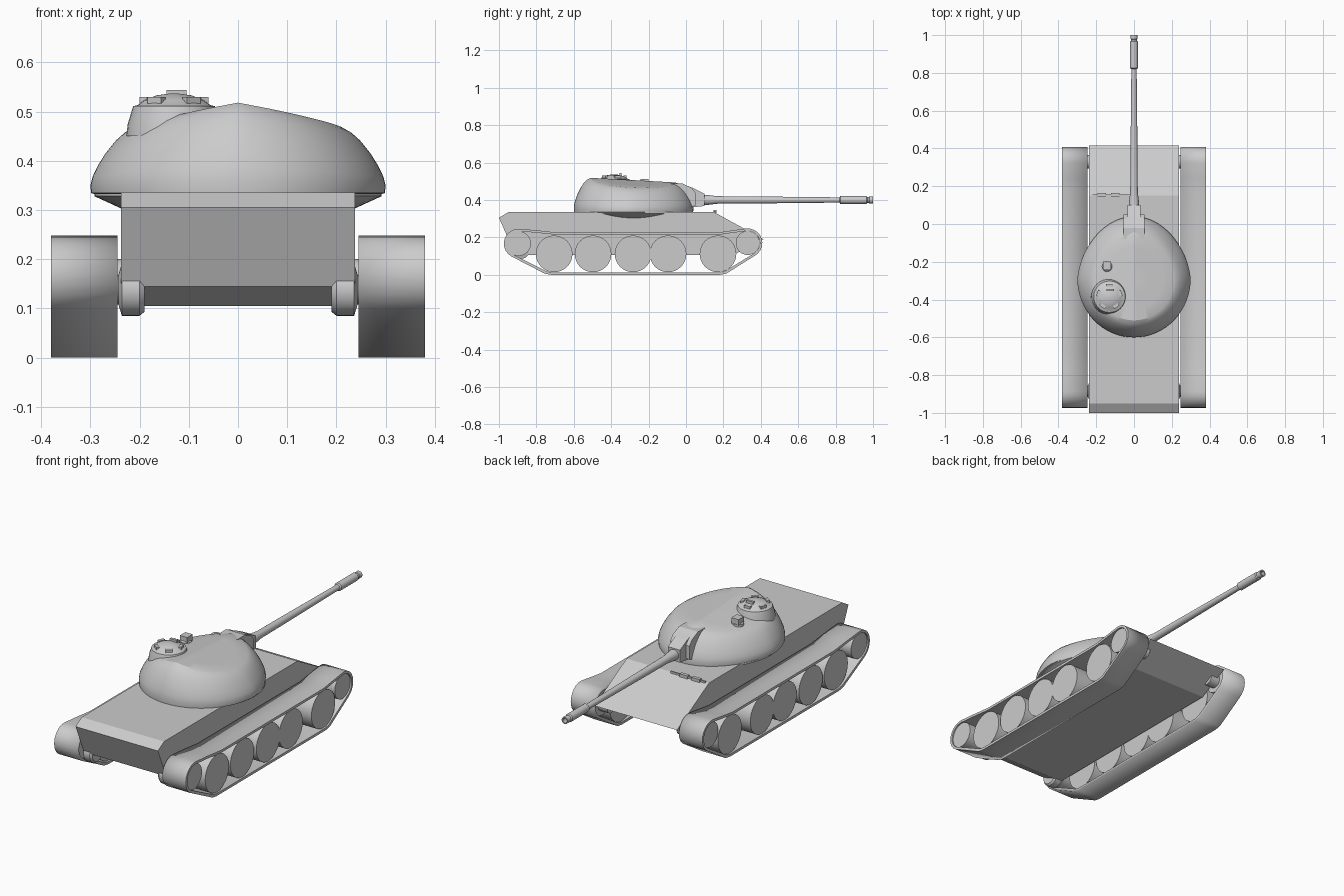
import bpy, bmesh, math
from mathutils import Vector

if "Cube" in bpy.data.objects:
    bpy.data.objects.remove(bpy.data.objects["Cube"])


def make(name, bm, smooth=True, angle=35):
    bmesh.ops.recalc_face_normals(bm, faces=bm.faces)
    me = bpy.data.meshes.new(name)
    bm.to_mesh(me)
    bm.free()
    ob = bpy.data.objects.new(name, me)
    bpy.context.collection.objects.link(ob)
    if smooth:
        bpy.ops.object.select_all(action='DESELECT')
        ob.select_set(True)
        bpy.context.view_layer.objects.active = ob
        bpy.ops.object.shade_smooth_by_angle(angle=math.radians(angle))
    return ob


def loft(name, rings, caps=True, **kw):
    """Skin a list of equal-length closed rings."""
    bm = bmesh.new()
    vs = [[bm.verts.new(p) for p in r] for r in rings]
    n = len(vs[0])
    for a, b in zip(vs, vs[1:]):
        for i in range(n):
            bm.faces.new((a[i], a[(i + 1) % n], b[(i + 1) % n], b[i]))
    if caps:
        bm.faces.new(vs[0])
        bm.faces.new(vs[-1])
    return make(name, bm, **kw)


def turned(name, centre, axis, profile, n=32):
    """Revolve (radius, offset) pairs about an axis through centre."""
    rings = []
    for r, o in profile:
        ring = []
        for i in range(n):
            a = 2 * math.pi * i / n
            c, s = r * math.cos(a), r * math.sin(a)
            v = {'x': (o, c, s), 'y': (c, o, s), 'z': (c, s, o)}[axis]
            ring.append(Vector(centre) + Vector(v))
        rings.append(ring)
    return loft(name, rings)


def prism(name, yz, x0, x1):
    return loft(name, [[(x, y, z) for y, z in yz] for x in (x0, x1)], smooth=False)


def box(name, c, size, rot=0):
    bm = bmesh.new()
    bmesh.ops.create_cube(bm, size=1)
    for v in bm.verts:
        v.co = Vector(v.co[i] * size[i] for i in range(3))
    ob = make(name, bm, smooth=False)
    ob.location = c
    ob.rotation_euler.z = rot
    return ob


# Hull
prism("hull", [(-0.95, 0.335), (-1.0, 0.305), (-0.93, 0.145), (-0.85, 0.105),
               (0.25, 0.105), (0.415, 0.19), (0.15, 0.335)], -0.238, 0.238)

# Flared turret ring under the turret
turned("turret_ring", (0, -0.28, 0), 'z', [(0.235, 0.302), (0.292, 0.328), (0.292, 0.337)], 48)


# Track belt outline around the end wheels, thickness t
def belt(t):
    def arc(y, z, r, a0, a1):
        return [(y + (r - t) * math.cos(math.radians(a0 + (a1 - a0) * i / 10)),
                 z + (r - t) * math.sin(math.radians(a0 + (a1 - a0) * i / 10))) for i in range(11)]
    return (arc(-0.895, 0.167, 0.079, 85, 240)
            + [(-0.755 + t * 0.6, 0.006 + t), (-0.72, t), (0.18, t), (0.215 - t * 0.6, 0.006 + t)]
            + arc(0.33, 0.17, 0.078, -60, 95)
            + [(0.24, 0.236 - t), (0.16, 0.225 - t), (-0.68, 0.225 - t), (-0.79, 0.237 - t)])


wheels = [(-0.895, 0.167, 0.066), (-0.705, 0.112, 0.098), (-0.497, 0.112, 0.098),
          (-0.283, 0.112, 0.098), (-0.096, 0.112, 0.098), (0.171, 0.112, 0.098), (0.33, 0.17, 0.064)]
for side, s in (("left", -1), ("right", 1)):
    # Track belt as a hollow closed band
    o, n = belt(0), belt(0.013)
    xs = (0.245 * s, 0.38 * s)
    rings = [[(x, y, z) for y, z in p] for p, x in ((o, xs[0]), (o, xs[1]), (n, xs[1]), (n, xs[0]), (o, xs[0]))]
    ob = loft(side + "_track", rings, caps=False)
    bm = bmesh.new()
    bm.from_mesh(ob.data)
    bmesh.ops.remove_doubles(bm, verts=bm.verts, dist=1e-5)
    bm.to_mesh(ob.data)
    bm.free()
    # Wheels
    for i, (y, z, r) in enumerate(wheels):
        turned(f"{side}_wheel_{i}", (0.3125 * s, y, z), 'x', [(r, -0.06), (r, 0.06)])
    # Final drives and idler hubs
    turned(side + "_final_drive", (0, -0.885, 0.138), 'x',
           [(0.045, 0.19 * s), (0.053, 0.2 * s), (0.053, 0.236 * s), (0.03, 0.243 * s), (0.03, 0.26 * s)])
    turned(side + "_idler_hub", (0, 0.33, 0.165), 'x', [(0.035, 0.2 * s), (0.035, 0.26 * s)], 20)


# Turret: egg-shaped plan, domed walls, gently ridged roof
def plan(a):
    s, c = math.sin(a), math.cos(a)
    y = 0.33 * s if s > 0 else 0.31 * s
    x = 0.30 * c * (1 - 0.10 * max(s, 0))
    return x, y


def roof(x, y):
    return 0.518 - 0.19 * abs(x) - 0.055 * max(y + 0.5, 0)


rings = []
CY = -0.29
for s, k in [(0.97, 0), (0.995, 0.02), (1, 0.15), (0.985, 0.3), (0.95, 0.48), (0.895, 0.68),
             (0.83, 0.85), (0.77, 0.95), (0.71, 1), (0.5, 1), (0.25, 1), (0.02, 1)]:
    ring = []
    for i in range(64):
        x, y = plan(2 * math.pi * i / 64)
        x, y = x * s, y * s + CY
        ring.append((x, y, 0.332 + (roof(x, y) - 0.332) * k))
    rings.append(ring)
loft("turret", rings, angle=25)

# Mantlet and gun collar
prism("mantlet", [(-0.08, 0.487), (-0.02, 0.488), (0.03, 0.465), (0.05, 0.44), (0.05, 0.37),
                  (0.02, 0.36), (-0.08, 0.37)], -0.055, 0.055)
prism("mantlet_nose", [(0.0, 0.478), (0.04, 0.463), (0.1, 0.433), (0.1, 0.368), (0.03, 0.36)], -0.035, 0.035)

# Gun barrel with muzzle sleeve
turned("gun_barrel", (0, 0, 0.4), 'y',
       [(0.03, 0.05), (0.027, 0.11), (0.02, 0.17), (0.019, 0.35), (0.014, 0.82), (0.021, 0.825),
        (0.021, 0.965), (0.016, 0.97), (0.016, 0.978), (0.018, 0.98), (0.018, 1.0), (0.012, 1.0),
        (0.012, 0.95)], 24)

# Commander cupola with hatch and vision blocks
cx, cy = -0.13, -0.385
turned("cupola", (cx, cy, 0), 'z', [(0.097, 0.45), (0.094, 0.475), (0.083, 0.511), (0.074, 0.513),
                                    (0.06, 0.523), (0.035, 0.533), (0.005, 0.537)])
for i in range(5):
    a = math.radians(-90 + 72 * i + 36)
    box(f"vision_block_{i}", (cx + 0.06 * math.cos(a), cy + 0.06 * math.sin(a), 0.519),
        (0.016, 0.034, 0.022), a)
box("hatch_handle", (cx + 0.005, cy + 0.035, 0.537), (0.04, 0.012, 0.014))

# Roof periscope
turned("periscope_base", (-0.143, -0.225, 0), 'z', [(0.028, 0.45), (0.028, 0.483), (0.02, 0.489)], 20)
box("periscope_head", (-0.143, -0.222, 0.497), (0.042, 0.045, 0.03))

# Driver vision blocks and splash strip at the top of the front plate
box("splash_strip", (-0.12, 0.153, 0.335), (0.2, 0.008, 0.012))
for x in (-0.17, -0.1):
    box("driver_periscope", (x, 0.155, 0.338), (0.045, 0.018, 0.016))
